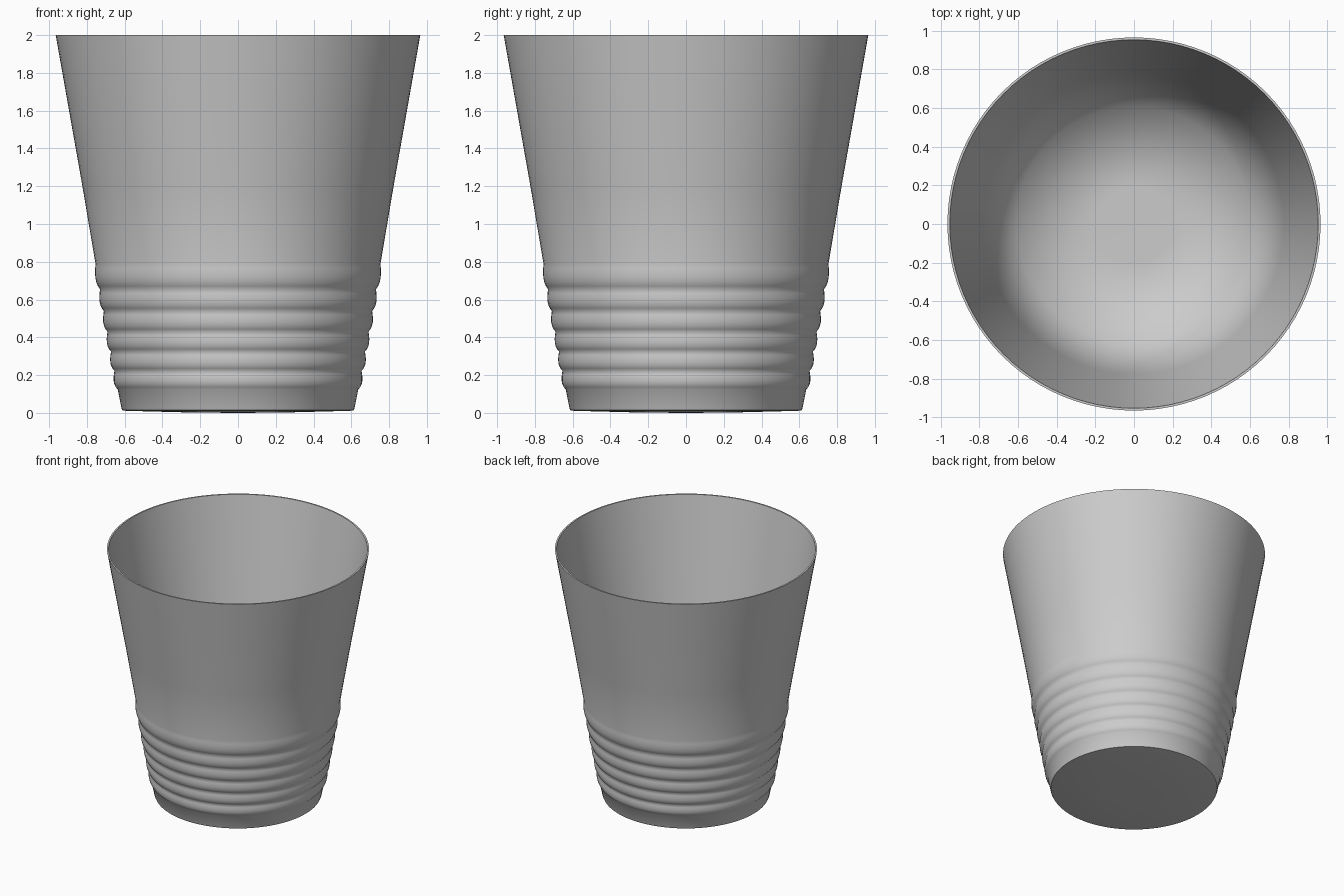
import bpy, bmesh, math

if "Cube" in bpy.data.objects:
    bpy.data.objects.remove(bpy.data.objects["Cube"])

SEG = 96
BASE_R, TOP_R, HEIGHT = 0.612, 0.965, 2.0
WALL = 0.012


def cone_r(z):
    return BASE_R + (TOP_R - BASE_R) * z / HEIGHT


# Outer wall: ribbed lower part, plain taper above
profile = [(0.0, 0.0), (0.25, 0.002), (0.595, 0.011), (0.612, 0.014), (0.617, 0.025)]
grooves = [0.125, 0.222, 0.325, 0.43, 0.54, 0.655, 0.79]
profile.append((cone_r(grooves[0]) + 0.003, grooves[0]))
for low, high in zip(grooves, grooves[1:]):
    for t in (0.12, 0.28, 0.45, 0.65, 0.82, 1.0):
        z = low + (high - low) * t
        bulge = 0.014 * math.sin(math.pi * t ** 0.75)
        profile.append((cone_r(z) + 0.003 + bulge, z))
profile += [(cone_r(1.2), 1.2), (cone_r(1.6), 1.6), (TOP_R, HEIGHT)]

# Rim, smooth inner wall and floor
profile += [(TOP_R - WALL, HEIGHT), (cone_r(1.0) - WALL, 1.0),
            (cone_r(0.04) - WALL, 0.04), (0.2, 0.03), (0.0, 0.03)]

# Revolve the profile
bm = bmesh.new()
verts = [bm.verts.new((r, 0, z)) for r, z in profile]
edges = [bm.edges.new(pair) for pair in zip(verts, verts[1:])]
bmesh.ops.spin(bm, geom=verts + edges, cent=(0, 0, 0), axis=(0, 0, 1),
               angle=math.tau, steps=SEG)
bmesh.ops.remove_doubles(bm, verts=bm.verts, dist=0.0005)
bmesh.ops.recalc_face_normals(bm, faces=bm.faces)
for f in bm.faces:
    f.smooth = True

# Crisp edges at the rim and around the base; inner corner stays smooth
for e in bm.edges:
    if len(e.link_faces) == 2 and e.calc_face_angle() > math.radians(35):
        mid = (e.verts[0].co + e.verts[1].co) / 2
        e.smooth = 0.03 < mid.z < 1.9

mesh = bpy.data.meshes.new("cup")
bm.to_mesh(mesh)
bm.free()
cup = bpy.data.objects.new("cup", mesh)
bpy.context.collection.objects.link(cup)
